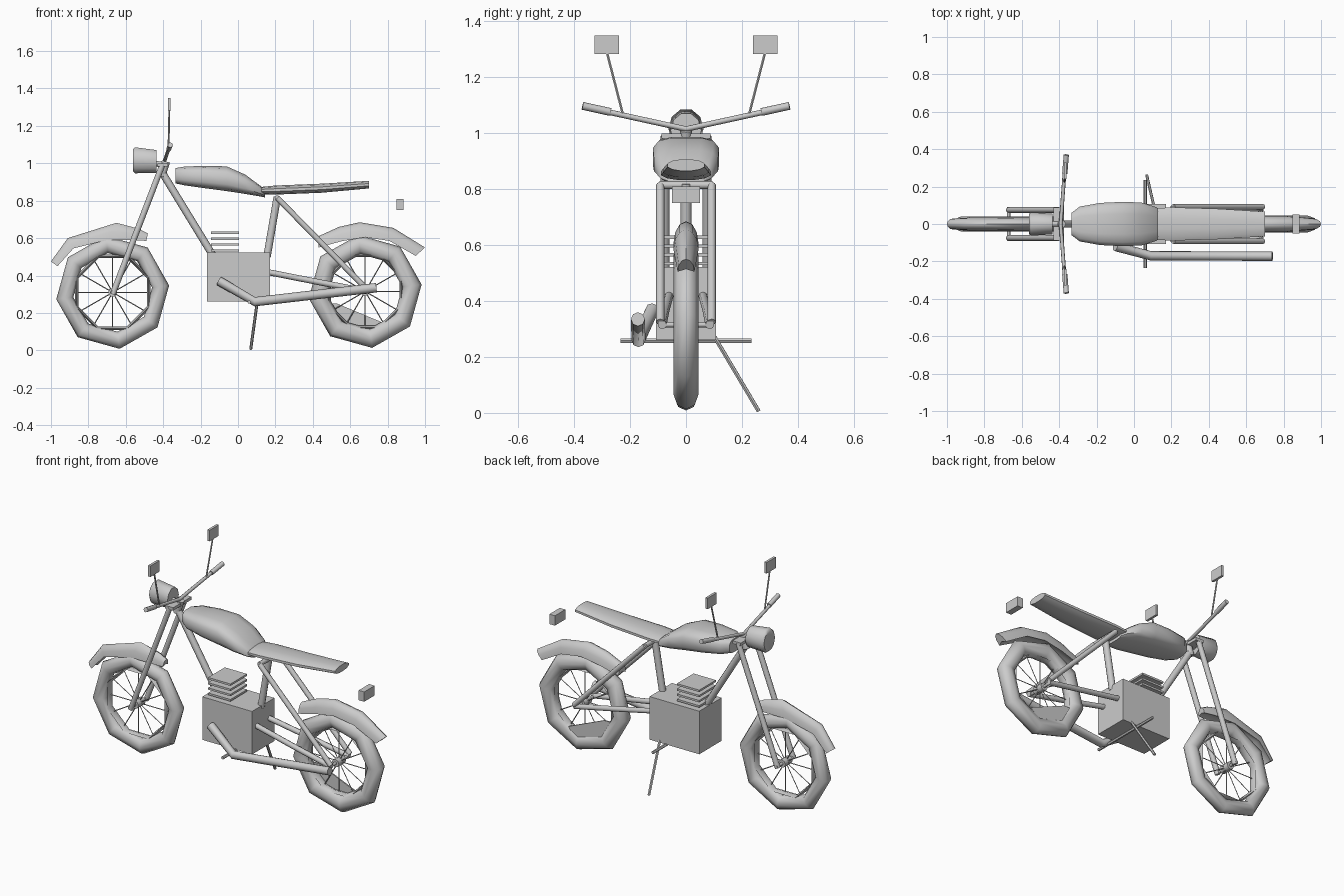
import bpy, bmesh, math
from mathutils import Vector

if "Cube" in bpy.data.objects:
    bpy.data.objects.remove(bpy.data.objects["Cube"])

grey = bpy.data.materials.new("plain grey")
grey.diffuse_color = (0.6, 0.6, 0.6, 1)
grey.use_nodes = True
grey.node_tree.nodes["Principled BSDF"].inputs["Base Color"].default_value = grey.diffuse_color


def finish(name, bm, angle=50):
    bmesh.ops.recalc_face_normals(bm, faces=bm.faces[:])
    me = bpy.data.meshes.new(name)
    bm.to_mesh(me)
    bm.free()
    ob = bpy.data.objects.new(name, me)
    bpy.context.collection.objects.link(ob)
    me.materials.append(grey)
    if angle:
        bpy.ops.object.select_all(action='DESELECT')
        ob.select_set(True)
        bpy.context.view_layer.objects.active = ob
        bpy.ops.object.shade_smooth_by_angle(angle=math.radians(angle))
    return ob


def loft(bm, rings, closed=False):
    """Skin a list of point rings; cap the ends unless closed."""
    vs = [[bm.verts.new(p) for p in r] for r in rings]
    n, m = len(vs), len(vs[0])
    for i in range(n if closed else n - 1):
        a, b = vs[i], vs[(i + 1) % n]
        for j in range(m):
            k = (j + 1) % m
            bm.faces.new((a[j], a[k], b[k], b[j]))
    if not closed:
        bm.faces.new(vs[0])
        bm.faces.new(vs[-1])


def add_tube(bm, path, r, sides=8):
    pts = [Vector(p) for p in path]
    first = (pts[1] - pts[0]).normalized()
    ref = Vector((0, 1, 0)) if abs(first.y) < 0.8 else Vector((0, 0, 1))
    rings = []
    for i, p in enumerate(pts):
        t = (pts[min(i + 1, len(pts) - 1)] - pts[max(i - 1, 0)]).normalized()
        u = t.cross(ref).normalized()
        v = t.cross(u)
        rings.append([p + r * (u * math.cos(2 * math.pi * j / sides) + v * math.sin(2 * math.pi * j / sides))
                      for j in range(sides)])
    loft(bm, rings)


def tube(name, path, r, sides=8, mirror=False):
    bm = bmesh.new()
    add_tube(bm, path, r, sides)
    if mirror:
        add_tube(bm, [(x, -y, z) for x, y, z in path], r, sides)
    return finish(name, bm)


def box(name, lo, hi, mirror=False):
    bm = bmesh.new()
    for s in ((1, -1) if mirror else (1,)):
        loft(bm, [[(x, s * y, z) for y, z in ((lo[1], lo[2]), (hi[1], lo[2]), (hi[1], hi[2]), (lo[1], hi[2]))]
                  for x in (lo[0], hi[0])])
    return finish(name, bm, 0)


def body(name, stations, power, sides):
    """Loft superellipse sections: (x, z bottom, z top, half width)."""
    def c(v):
        return math.copysign(abs(v) ** power, v)
    bm = bmesh.new()
    rings = []
    for x, z0, z1, w in stations:
        ang = [2 * math.pi * (j + 0.5) / sides for j in range(sides)]
        rings.append([(x, w * c(math.cos(a)), (z0 + z1) / 2 + (z1 - z0) / 2 * c(math.sin(a))) for a in ang])
    loft(bm, rings)
    return finish(name, bm)


def ring(name, cx, cz, major, minor, width, turn, segs=8, sides=8):
    """Low-poly wheel ring about the y axis."""
    bm = bmesh.new()
    rings = []
    for i in range(segs):
        a = math.radians(turn) + 2 * math.pi * i / segs
        rings.append([(cx + (major + minor * math.cos(b)) * math.cos(a), width * math.sin(b),
                       cz + (major + minor * math.cos(b)) * math.sin(a))
                      for b in (2 * math.pi * j / sides for j in range(sides))])
    loft(bm, rings, True)
    return finish(name, bm)


# Wheels: tyre, rim, hub and spokes
for side, cx, cz, minor in (("front", -0.67, 0.31, 0.046), ("rear", 0.68, 0.315, 0.052)):
    ring(side + "_tyre", cx, cz, 0.304 - minor, minor, minor * 0.85, 7)
    ring(side + "_rim", cx, cz, 0.208, 0.01, 0.025, 22.5, sides=4)
    tube(side + "_hub", [(cx, -0.035, cz), (cx, 0.035, cz)], 0.024)
    tube(side + "_axle", [(cx, -0.09, cz), (cx, 0.09, cz)], 0.009)
    bm = bmesh.new()
    for i in range(12):
        a = math.pi * i / 6
        d = Vector((math.cos(a), 0, math.sin(a)))
        c = Vector((cx, 0, cz))
        add_tube(bm, [c + d * 0.015, c + d * 0.205], 0.003, 4)
    finish(side + "_spokes", bm)

# Filled lower corner of the rear wheel
bm = bmesh.new()
loft(bm, [[(x, y, z) for x, z in ((0.48, 0.25), (0.53, 0.25), (0.77, 0.15), (0.72, 0.07), (0.55, 0.12))]
          for y in (0.022, 0.03)])
finish("rear_wheel_web", bm, 0)

# Mudguards: rounded top, nearly flat underside (x, z low, x, z high, half width)
guards = {
    "front_mudguard": [(-0.965, 0.45, -1.0, 0.475, 0.03), (-0.88, 0.545, -0.91, 0.6, 0.034),
                       (-0.7, 0.59, -0.65, 0.682, 0.036), (-0.56, 0.59, -0.53, 0.65, 0.034),
                       (-0.49, 0.585, -0.482, 0.625, 0.025)],
    "rear_mudguard": [(0.43, 0.55, 0.43, 0.61, 0.035), (0.56, 0.585, 0.54, 0.66, 0.042),
                      (0.68, 0.605, 0.65, 0.685, 0.045), (0.81, 0.585, 0.83, 0.655, 0.045),
                      (0.95, 0.505, 1.0, 0.55, 0.03)]}
for name, stations in guards.items():
    bm = bmesh.new()
    rings = []
    for x0, z0, x1, z1, w in stations:
        r = []
        for j in range(7):
            a = math.pi * j / 6
            h = math.sin(a)
            r.append((x0 + (x1 - x0) * h, w * math.cos(a), z0 + (z1 - z0) * h))
        r.append((x0 + (x1 - x0) * 0.2, 0, z0 + (z1 - z0) * 0.2))
        rings.append(r)
    loft(bm, rings)
    finish(name, bm)

# Fork, clamp and frame
tube("fork_legs", [(-0.67, 0.075, 0.3), (-0.405, 0.075, 0.99)], 0.016, mirror=True)
box("fork_clamp", (-0.43, -0.088, 0.982), (-0.375, 0.088, 1.0))
tube("steering_head", [(-0.41, 0, 0.93), (-0.385, 0, 1.01)], 0.022)
tube("down_tube", [(-0.405, 0, 0.95), (-0.13, 0, 0.5)], 0.02)
tube("seat_tube", [(0.21, 0, 0.82), (0.155, 0, 0.5)], 0.02)
tube("seat_cross_tube", [(0.21, -0.095, 0.815), (0.21, 0.095, 0.815)], 0.014)
tube("rear_stays", [(0.21, 0.092, 0.815), (0.69, 0.092, 0.325)], 0.015, mirror=True)
tube("swing_arm", [(0.15, 0.06, 0.42), (0.43, 0.075, 0.365), (0.69, 0.085, 0.315)], 0.016, mirror=True)

# Engine block and cooling fins
box("engine_block", (-0.165, -0.108, 0.26), (0.17, 0.108, 0.522))
for i in range(4):
    z = 0.528 + i * 0.0315
    box("cooling_fin_%d" % (i + 1), (-0.145, -0.08, z), (0.005, 0.08, z + 0.012))

# Exhaust, foot pegs and side stand
tube("exhaust", [(-0.1, -0.12, 0.37), (0.09, -0.17, 0.26), (0.74, -0.172, 0.335)], 0.025)
tube("foot_pegs", [(0.06, -0.235, 0.258), (0.06, 0.235, 0.258)], 0.009, 6)
tube("side_stand", [(0.105, 0.1, 0.275), (0.068, 0.26, 0.006)], 0.008, 6)

# Tank and seat
body("fuel_tank", [(-0.335, 0.892, 0.975, 0.06), (-0.29, 0.882, 0.983, 0.095), (-0.18, 0.866, 0.988, 0.115),
                   (-0.06, 0.85, 0.985, 0.121), (0.04, 0.835, 0.94, 0.117), (0.12, 0.822, 0.88, 0.092),
                   (0.145, 0.817, 0.855, 0.06)], 0.6, 12)
body("seat", [(0.1, 0.835, 0.872, 0.085), (0.2, 0.832, 0.882, 0.092), (0.45, 0.842, 0.892, 0.084),
              (0.7, 0.865, 0.907, 0.068)], 0.9, 12)

# Headlight
bm = bmesh.new()
loft(bm, [[(x, r * 0.86 * math.cos(2 * math.pi * j / 10), z + r * math.sin(2 * math.pi * j / 10))
           for j in range(10)]
          for x, z, r in ((-0.562, 1.016, 0.062), (-0.55, 1.016, 0.073), (-0.437, 1.01, 0.064))])
finish("headlight", bm)
tube("headlight_bracket", [(-0.45, 0, 1.0), (-0.39, 0, 0.99)], 0.015)

# Handlebar, grips and mirrors
tube("handlebar", [(-0.365, -0.36, 1.094), (-0.392, 0, 1.015), (-0.365, 0.36, 1.094)], 0.01)
tube("grips", [(-0.37, 0.27, 1.076), (-0.362, 0.37, 1.098)], 0.014, mirror=True)
tube("mirror_stems", [(-0.372, 0.225, 1.065), (-0.367, 0.283, 1.29)], 0.005, 6, True)
box("mirrors", (-0.375, 0.24, 1.283), (-0.36, 0.328, 1.35), True)

# Tail light
box("tail_light", (0.848, -0.05, 0.75), (0.885, 0.05, 0.81))
